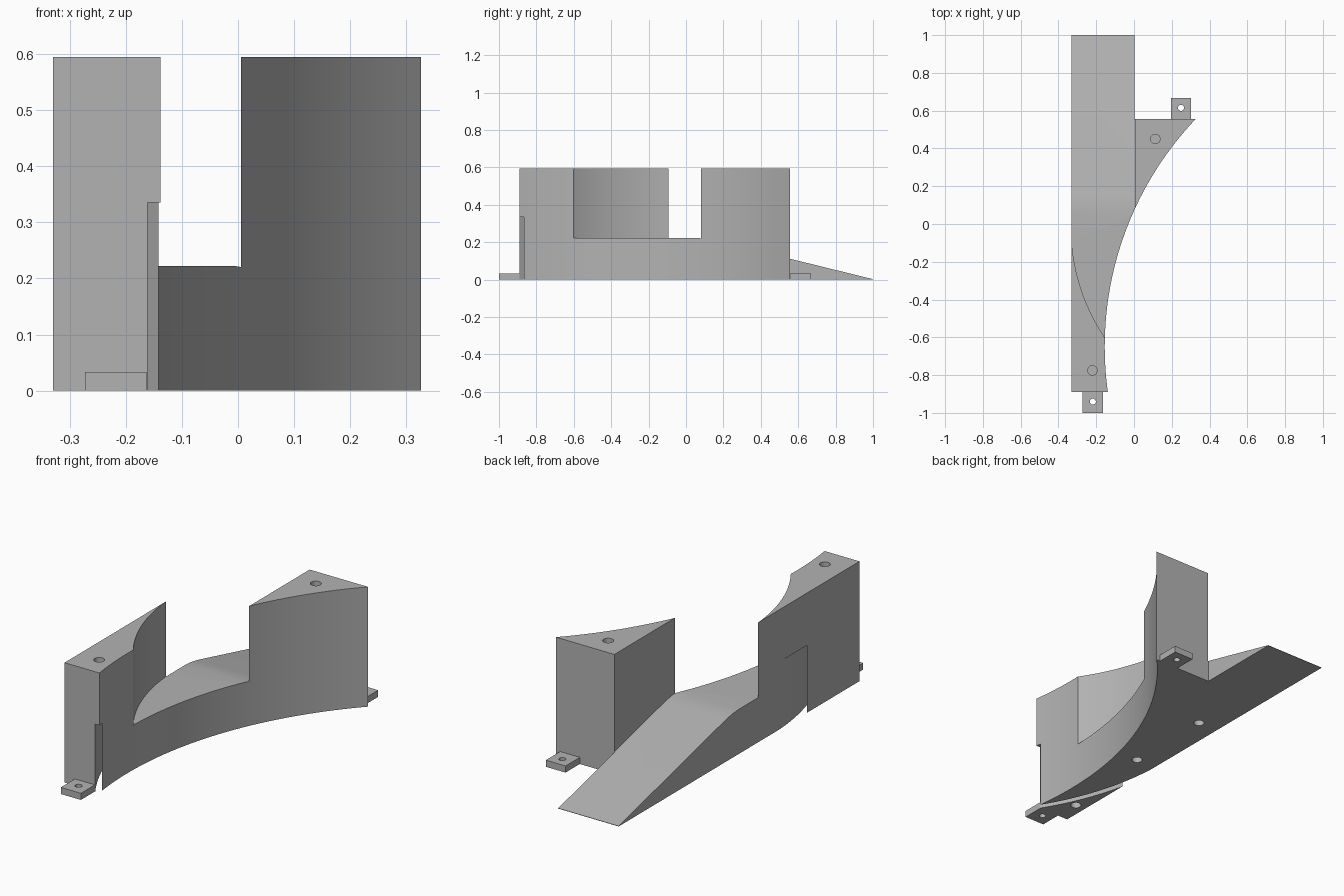
import bpy, bmesh, math

cube = bpy.data.objects.get("Cube")
if cube:
    bpy.data.objects.remove(cube, do_unlink=True)

grey = bpy.data.materials.new("plain_grey")
grey.use_nodes = True
colour = (0.45, 0.45, 0.45, 1)
grey.diffuse_color = colour
grey.node_tree.nodes["Principled BSDF"].inputs["Base Color"].default_value = colour


def arc(cx, cy, r, a0, a1, n=32):
    """Points along a circular arc in plan."""
    steps = [a0 + (a1 - a0) * i / n for i in range(n + 1)]
    return [(cx + r * math.cos(a), cy + r * math.sin(a)) for a in steps]


def prism(name, outline, low, high, axis="Z"):
    """Extrude an outline: (x, y) along z, or (y, z) along x."""
    def place(p, h):
        return (p[0], p[1], h) if axis == "Z" else (h, p[0], p[1])
    bm = bmesh.new()
    face = bm.faces.new([bm.verts.new(place(p, low)) for p in outline])
    grown = bmesh.ops.extrude_face_region(bm, geom=[face])["geom"]
    move = place((0, 0), high - low)
    bmesh.ops.translate(bm, vec=move, verts=[v for v in grown if isinstance(v, bmesh.types.BMVert)])
    bmesh.ops.recalc_face_normals(bm, faces=bm.faces)
    mesh = bpy.data.meshes.new(name)
    bm.to_mesh(mesh)
    bm.free()
    mesh.materials.append(grey)
    obj = bpy.data.objects.new(name, mesh)
    bpy.context.collection.objects.link(obj)
    return obj


def combine(target, tool, operation="DIFFERENCE"):
    """Apply a boolean and remove the tool."""
    mod = target.modifiers.new("cut", "BOOLEAN")
    mod.operation, mod.object, mod.solver = operation, tool, "EXACT"
    bpy.context.view_layer.update()
    graph = bpy.context.evaluated_depsgraph_get()
    mesh = bpy.data.meshes.new_from_object(target.evaluated_get(graph))
    target.modifiers.clear()
    target.data = mesh
    bpy.data.objects.remove(tool, do_unlink=True)


def drill(target, x, y, r, low, high):
    combine(target, prism("drill", arc(x, y, r, 0, 2 * math.pi * 23 / 24, 23), low, high))


def box(x0, x1, y0, y1):
    return [(x0, y0), (x1, y0), (x1, y1), (x0, y1)]


# Body: full-height plan with the concave front wall
CX, CY, R = 1.595, -0.65, 1.75
start = math.pi + math.asin(0.24 / R)
end = math.pi - math.asin(1.205 / R)
plan = [(-0.33, -0.89)] + arc(CX, CY, R, start, end, 40)
plan += [(0.002, 0.555), (0.002, 1), (-0.33, 1)]
body = prism("track_guide_body", plan, 0, 0.595)

# Channel: curved passage above a level floor and a ramp
channel_plan = arc(0.72, -0.015, 1.053, math.pi - 0.02, math.pi + 0.68)
channel_plan += [(0.005, -0.66), (0.005, 1.1), (-0.4, 1.1), (-0.4, 0.006)]
channel = prism("channel", channel_plan, 0.01 - 0.1, 0.8)
floor = [(-1, 0.222), (0.06, 0.222), (0.1, 0.219), (0.15, 0.211),
         (1, 0.002), (1.2, 0.002), (1.2, 0.9), (-1, 0.9)]
combine(channel, prism("floor_profile", floor, -1, 1, "X"), "INTERSECT")
combine(body, channel)

# Slot: thin curved groove under the tall block
a, b = math.pi, math.pi + 0.72
slot = arc(0.96, -0.19, 1.292, a, b) + arc(0.96, -0.19, 1.322, b, a)
combine(body, prism("slot", slot, -0.1, 0.335))

# Blind holes in the two tops and in the underside
for x, y in ((-0.22, -0.775), (0.113, 0.45)):
    drill(body, x, y, 0.025, 0.5, 0.7)
for x, y in ((-0.22, -0.24), (-0.22, 0.22), (-0.275, -0.76)):
    drill(body, x, y, 0.025, -0.1, 0.1)

# Mounting tabs with screw holes
front_tab = prism("front_tab", box(-0.273, -0.163, -1, -0.89), 0, 0.033)
drill(front_tab, -0.218, -0.94, 0.016, -0.1, 0.1)
back_tab = prism("back_tab", box(0.195, 0.303, 0.555, 0.667), 0, 0.033)
drill(back_tab, 0.249, 0.615, 0.016, -0.1, 0.1)

# Smooth the curved walls, keep edges sharp
for obj in (body, front_tab, back_tab):
    bpy.ops.object.select_all(action="DESELECT")
    obj.select_set(True)
    bpy.context.view_layer.objects.active = obj
    bpy.ops.object.shade_smooth_by_angle(angle=math.radians(30))
